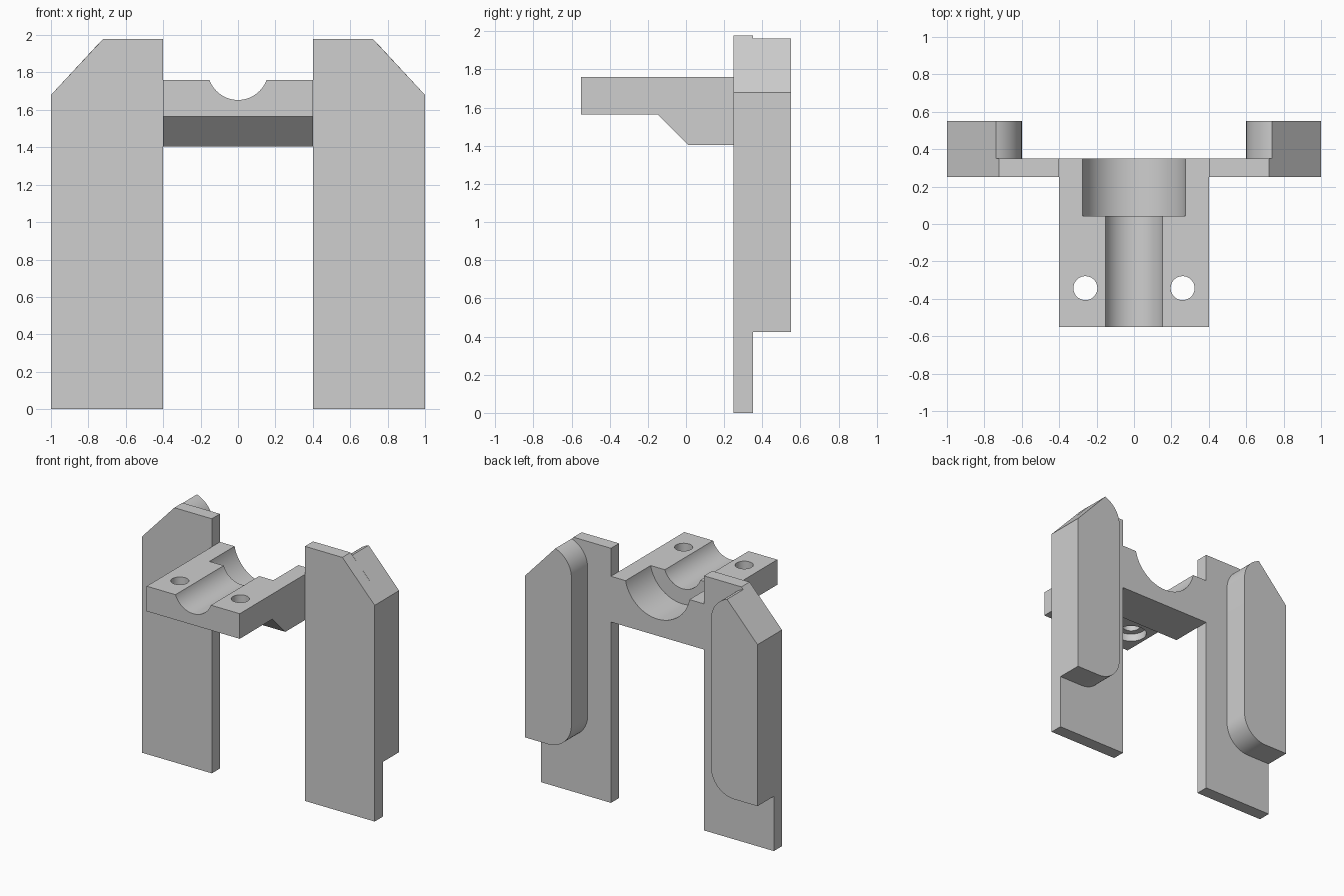
import bpy, bmesh, math
from mathutils import Vector, Matrix

cube = bpy.data.objects.get("Cube")
if cube:
    bpy.data.objects.remove(cube, do_unlink=True)

grey = bpy.data.materials.new("plain grey")
grey.use_nodes = True
GREY = (0.62, 0.62, 0.62, 1)
grey.diffuse_color = GREY
grey.node_tree.nodes["Principled BSDF"].inputs["Base Color"].default_value = GREY


def finish(name, bm):
    bmesh.ops.recalc_face_normals(bm, faces=bm.faces)
    mesh = bpy.data.meshes.new(name)
    bm.to_mesh(mesh)
    bm.free()
    mesh.materials.append(grey)
    obj = bpy.data.objects.new(name, mesh)
    bpy.context.collection.objects.link(obj)
    return obj


def extrude(name, points, shift):
    """Close a 3D outline and push it along a vector."""
    bm = bmesh.new()
    face = bm.faces.new([bm.verts.new(p) for p in points])
    new = bmesh.ops.extrude_face_region(bm, geom=[face])["geom"]
    verts = [v for v in new if isinstance(v, bmesh.types.BMVert)]
    bmesh.ops.translate(bm, verts=verts, vec=Vector(shift))
    return finish(name, bm)


def cylinder(name, radius, start, end):
    start, end = Vector(start), Vector(end)
    axis = end - start
    turn = axis.to_track_quat("Z", "Y").to_matrix().to_4x4()
    bm = bmesh.new()
    bmesh.ops.create_cone(bm, cap_ends=True, segments=80, radius1=radius,
                          radius2=radius, depth=axis.length,
                          matrix=Matrix.Translation((start + end) / 2) @ turn)
    obj = finish(name, bm)
    obj.hide_render = True
    return obj


def arc(cx, cz, radius, a0, a1, steps=20):
    angles = [math.radians(a0 + (a1 - a0) * i / steps) for i in range(steps + 1)]
    return [(cx + radius * math.cos(a), cz + radius * math.sin(a)) for a in angles]


def cut(obj, cutters):
    bpy.context.view_layer.objects.active = obj
    for c in cutters:
        mod = obj.modifiers.new("cut", "BOOLEAN")
        mod.operation = "DIFFERENCE"
        mod.solver = "EXACT"
        mod.object = c
        bpy.ops.object.modifier_apply(modifier=mod.name)


FRONT, MID, BACK = 0.25, 0.35, 0.55
TOP, DECK, UNDER, STEP = 1.978, 1.76, 1.565, 1.405
AXIS = 1.815

# Two legs joined by a bridge, as one flat plate
half = [(0.4, STEP), (0.4, 0), (1, 0), (1, 1.68), (0.722, TOP), (0.4, TOP), (0.4, DECK)]
outline = half + [(-x, z) for x, z in reversed(half)]
frame = extrude("leg_frame", [(x, FRONT, z) for x, z in outline], (0, MID - FRONT, 0))

# Forward shelf with a sloped gusset below
side = [(-0.55, DECK), (-0.55, UNDER), (-0.15, UNDER), (0.01, STEP), (FRONT, STEP), (FRONT, DECK)]
saddle = extrude("saddle", [(-0.4, y, z) for y, z in side], (0.8, 0, 0))

# Rear pads with rounded inner corners
pad = [(1, 0.425), (1, 1.68)] + arc(0.8, 1.772, 0.2, 108, 180) + arc(0.8, 0.625, 0.2, 180, 270)
pads = [extrude(name, [(s * x, MID, z) for x, z in pad], (0, BACK - MID, 0))
        for s, name in ((1, "left_rear_pad"), (-1, "right_rear_pad"))]

# Stepped channel, bolt holes and recesses under the shelf
groove = cylinder("groove_cutter", 0.162, (0, -0.7, AXIS), (0, 0.2, AXIS))
bore = cylinder("bore_cutter", 0.28, (0, 0.042, AXIS), (0, 0.45, AXIS))
holes = []
for x in (-0.26, 0.26):
    holes.append(cylinder("hole_cutter", 0.064, (x, -0.343, 1.4), (x, -0.343, 1.9)))
    holes.append(cylinder("recess_cutter", 0.112, (x, -0.343, 1.4), (x, -0.343, UNDER + 0.06)))
cut(saddle, [groove, bore] + holes)
cut(frame, [bore])
for c in [groove, bore] + holes:
    bpy.data.objects.remove(c, do_unlink=True)

# Smooth the curved walls only
bpy.ops.object.select_all(action="DESELECT")
for obj in [frame, saddle] + pads:
    obj.select_set(True)
bpy.context.view_layer.objects.active = frame
bpy.ops.object.shade_smooth_by_angle(angle=math.radians(25))
